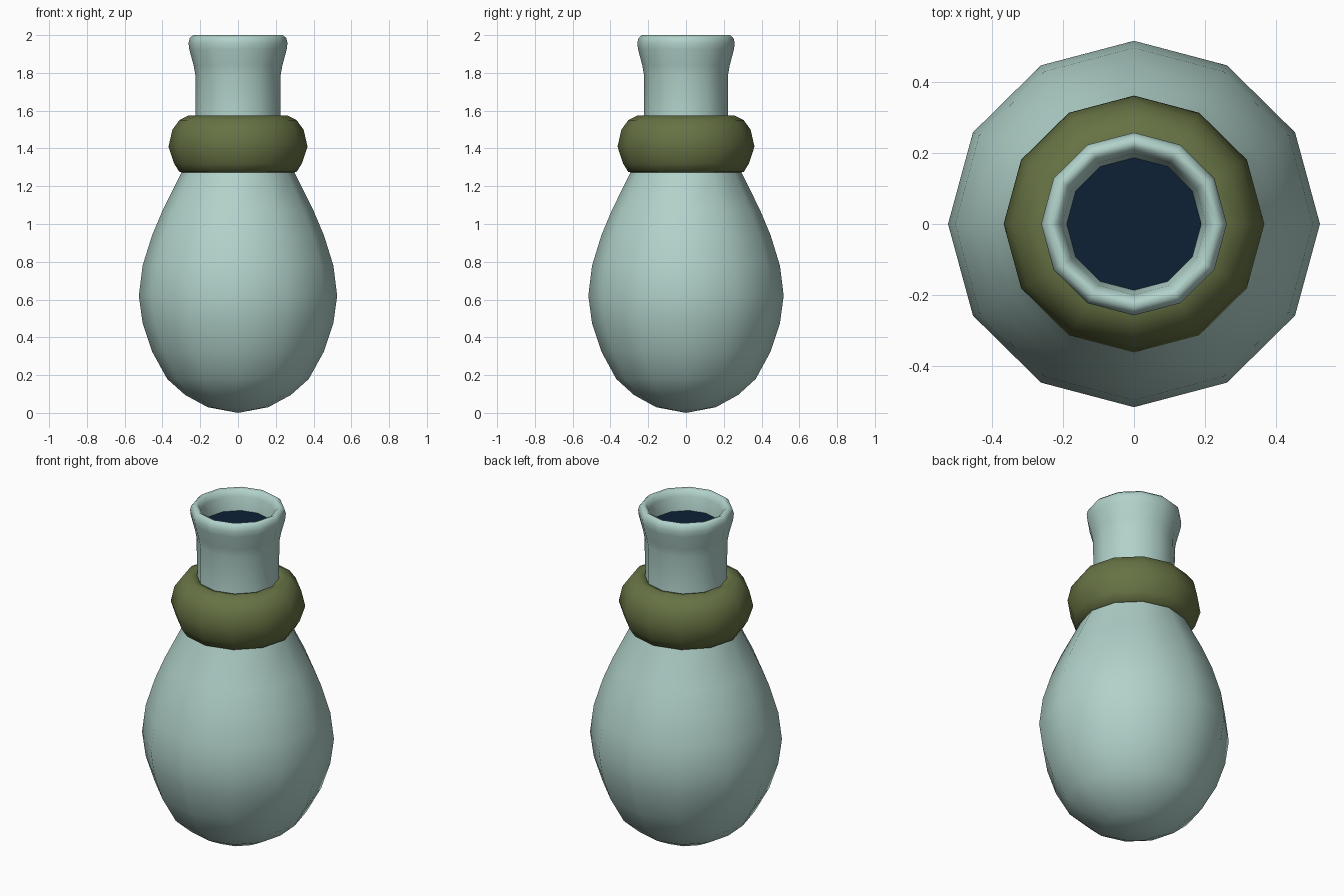
import bpy, bmesh, math

if "Cube" in bpy.data.objects:
    bpy.data.objects.remove(bpy.data.objects["Cube"])

SIDES = 12
Y_SCALE = 0.985


def material(name, rgb):
    m = bpy.data.materials.new(name)
    m.diffuse_color = (*rgb, 1)
    m.use_nodes = True
    m.node_tree.nodes["Principled BSDF"].inputs["Base Color"].default_value = m.diffuse_color
    return m


def lathe(name, profile, mat, closed=False):
    """Revolve (radius, z) points around z; zero radius makes a pole."""
    bm = bmesh.new()
    rings = []
    for r, z in profile:
        n = 1 if r == 0 else SIDES
        rings.append([bm.verts.new((r * math.cos(i * math.tau / SIDES),
                                    r * math.sin(i * math.tau / SIDES) * Y_SCALE, z))
                      for i in range(n)])
    pairs = list(zip(rings, rings[1:]))
    if closed:
        pairs.append((rings[-1], rings[0]))
    for a, b in pairs:
        for i in range(SIDES):
            j = (i + 1) % SIDES
            if len(a) == 1:
                bm.faces.new((a[0], b[j], b[i]))
            elif len(b) == 1:
                bm.faces.new((a[i], a[j], b[0]))
            else:
                bm.faces.new((a[i], a[j], b[j], b[i]))
    for f in bm.faces:
        f.smooth = True
    me = bpy.data.meshes.new(name)
    bm.to_mesh(me)
    bm.free()
    me.materials.append(mat)
    ob = bpy.data.objects.new(name, me)
    bpy.context.collection.objects.link(ob)
    return ob


glaze = material("pale blue green", (0.44, 0.64, 0.59))
olive = material("olive", (0.135, 0.17, 0.058))
dark = material("dark navy", (0.004, 0.015, 0.037))

# Egg-shaped body, neck and rolled lip
lathe("bottle", [
    (0, 0), (0.16, 0.03), (0.28, 0.095), (0.375, 0.18), (0.455, 0.325),
    (0.505, 0.475), (0.525, 0.62), (0.505, 0.78), (0.455, 0.94),
    (0.40, 1.07), (0.30, 1.27), (0.245, 1.42), (0.225, 1.56), (0.226, 1.79),
    (0.235, 1.84), (0.258, 1.925), (0.262, 1.96), (0.255, 1.985),
    (0.238, 2.0), (0.217, 1.99), (0.203, 1.96), (0.19, 1.88)], glaze)

# Padded ring around the neck
lathe("collar", [
    (0.27, 1.27), (0.31, 1.275), (0.338, 1.32), (0.368, 1.41), (0.347, 1.50),
    (0.31, 1.55), (0.26, 1.575), (0.215, 1.57)], olive, closed=True)

# Dark contents inside the mouth
lathe("contents", [(0.192, 1.88), (0, 1.88)], dark)
